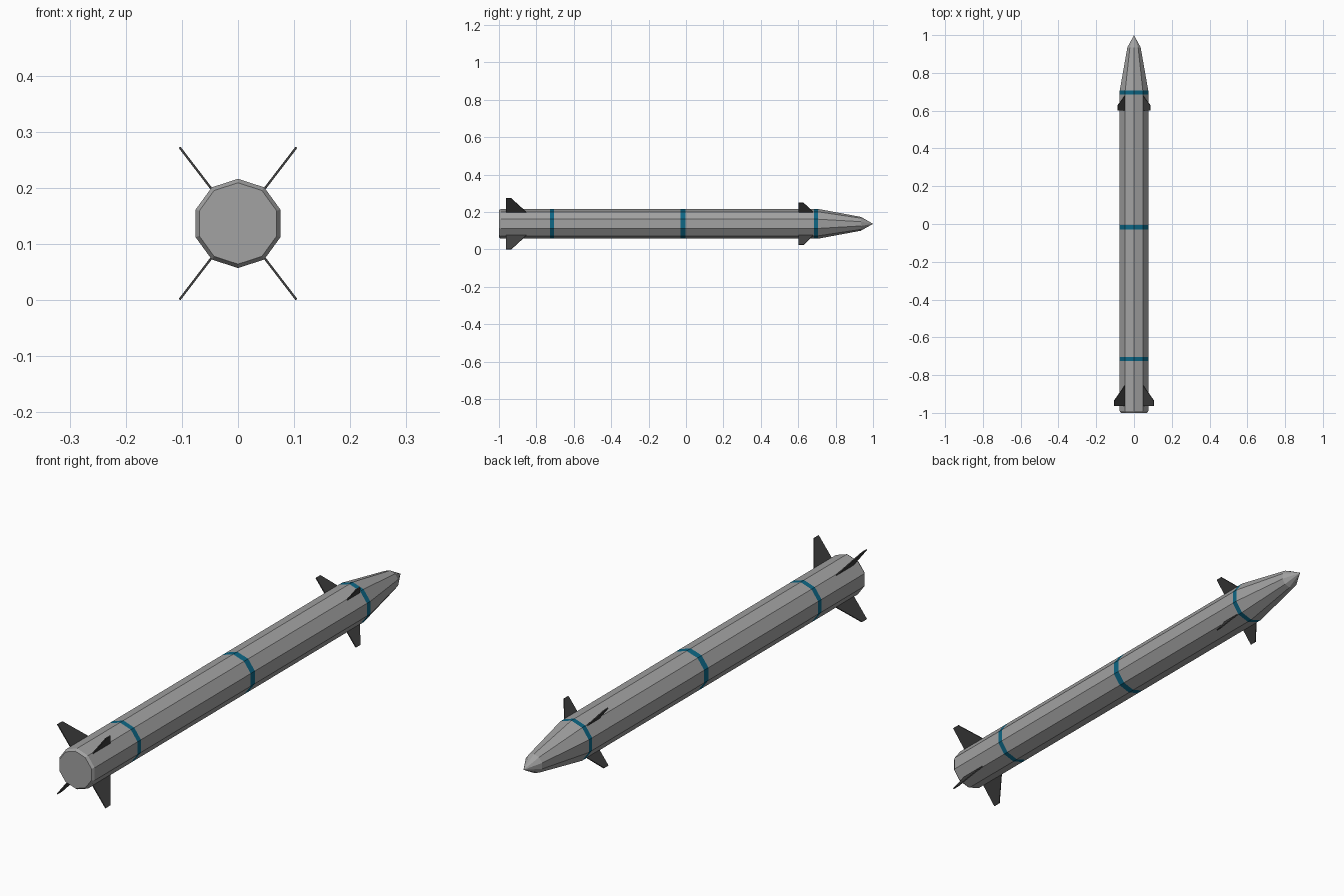
import bpy, bmesh, math
from mathutils import Vector

if "Cube" in bpy.data.objects:
    bpy.data.objects.remove(bpy.data.objects["Cube"])

CZ, R, SIDES = 0.1365, 0.0795, 10   # axis height, hull radius, hull sides


def material(name, rgb):
    m = bpy.data.materials.new(name)
    m.diffuse_color = (*rgb, 1)
    m.use_nodes = True
    m.node_tree.nodes["Principled BSDF"].inputs["Base Color"].default_value = m.diffuse_color
    return m


grey = material("hull grey", (0.36, 0.36, 0.36))
teal = material("band teal", (0.004, 0.135, 0.235))
dark = material("fin charcoal", (0.05, 0.05, 0.05))


def finish(bm, name, mats):
    bmesh.ops.recalc_face_normals(bm, faces=bm.faces)
    mesh = bpy.data.meshes.new(name)
    bm.to_mesh(mesh)
    bm.free()
    for m in mats:
        mesh.materials.append(m)
    ob = bpy.data.objects.new(name, mesh)
    bpy.context.collection.objects.link(ob)
    return ob


# Hull: ten-sided rings along y, with painted bands cut in as their own faces
bands = [(-0.726, -0.705), (-0.030, -0.004), (0.685, 0.706)]
profile = [(-1.0, 0.0725), (-0.99, R)]
profile += [(y, R) for band in bands for y in band]
profile += [(0.935, 0.037)]

bm = bmesh.new()
rings = []
for y, r in profile:
    angles = [math.pi / 2 + k * math.tau / SIDES for k in range(SIDES)]
    rings.append([bm.verts.new((r * math.cos(a), y, CZ + r * math.sin(a))) for a in angles])
for a, b in zip(rings, rings[1:]):
    for i in range(SIDES):
        j = (i + 1) % SIDES
        bm.faces.new((a[i], a[j], b[j], b[i]))
bm.faces.new(rings[0])
tip = bm.verts.new((0, 1.0, CZ))
for i in range(SIDES):
    bm.faces.new((rings[-1][i], rings[-1][(i + 1) % SIDES], tip))
for f in bm.faces:
    y = f.calc_center_median().y
    f.material_index = int(any(lo < y < hi for lo, hi in bands))
finish(bm, "hull", [grey, teal])


# Fins: thin plates set radially, four per group
def fin(name, outline, angle, thick=0.004):
    bm = bmesh.new()
    out = Vector((math.cos(angle), 0, math.sin(angle)))
    side = Vector((-math.sin(angle), 0, math.cos(angle))) * thick / 2
    pts = [Vector((0, y, CZ)) + out * r for y, r in outline]
    a = [bm.verts.new(p + side) for p in pts]
    b = [bm.verts.new(p - side) for p in pts]
    bm.faces.new(a)
    bm.faces.new(b[::-1])
    for i in range(len(pts)):
        j = (i + 1) % len(pts)
        bm.faces.new((a[i], b[i], b[j], a[j]))
    finish(bm, name, [dark])


tail = [(-0.963, 0.072), (-0.963, 0.171), (-0.934, 0.171), (-0.848, 0.072)]
nose = [(0.602, 0.072), (0.602, 0.142), (0.628, 0.142), (0.685, 0.072)]
tilt = math.radians(52.5)
for k, a in enumerate((tilt, math.pi - tilt, math.pi + tilt, -tilt), 1):
    fin(f"tail_fin_{k}", tail, a)
    fin(f"nose_fin_{k}", nose, a)
